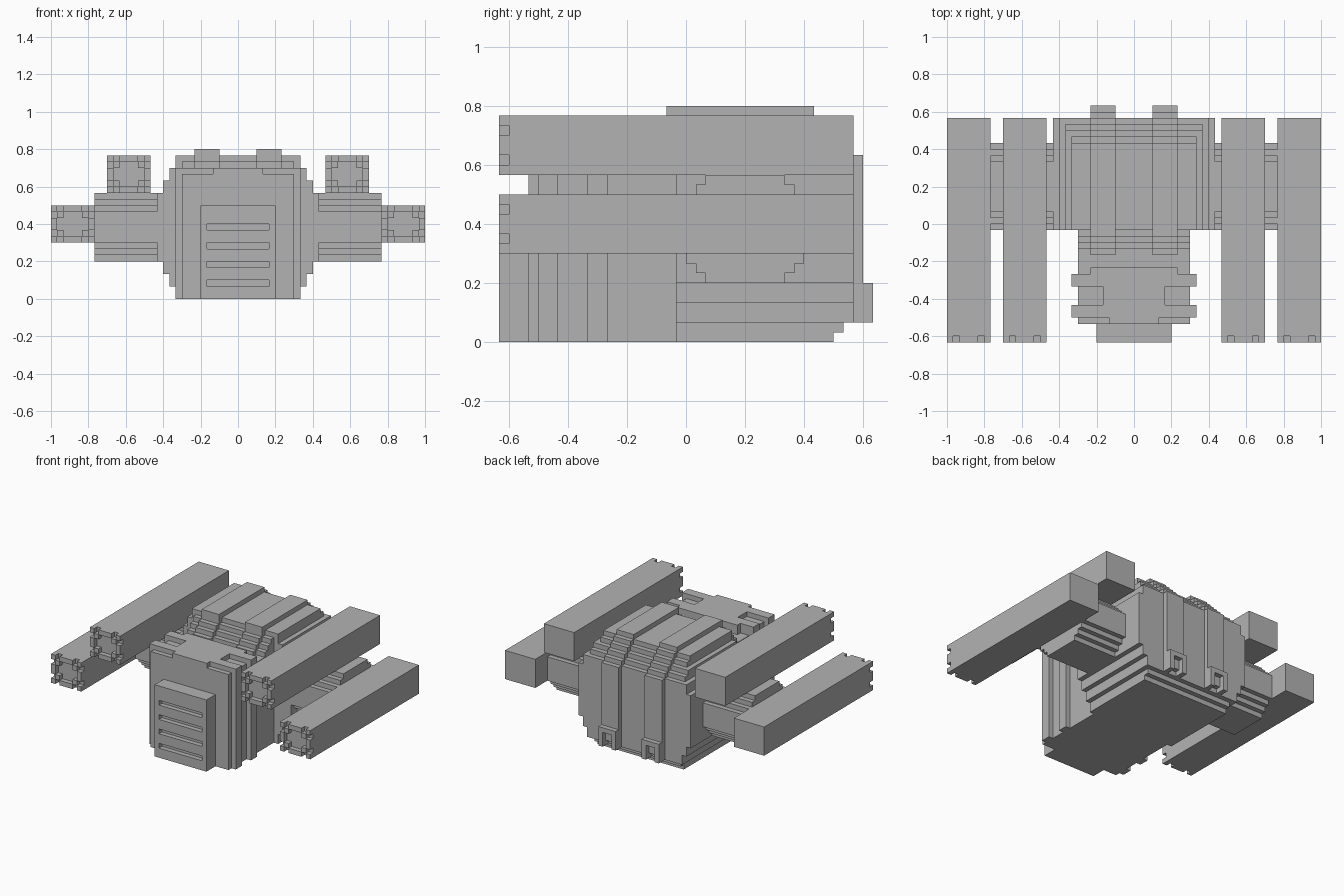
import bpy, bmesh
from mathutils import Matrix, Vector

cube = bpy.data.objects.get("Cube")
if cube:
    bpy.data.objects.remove(cube, do_unlink=True)

U = 1 / 30  # one block

grey = bpy.data.materials.new("hull grey")
grey.use_nodes = True
colour = (0.45, 0.45, 0.45, 1)
grey.diffuse_color = colour
grey.node_tree.nodes["Principled BSDF"].inputs["Base Color"].default_value = colour


def part(name, boxes, mirror=False):
    """Join boxes given as (x0, x1, y0, y1, z0, z1) in blocks."""
    bm = bmesh.new()
    for x0, x1, y0, y1, z0, z1 in boxes:
        mid = Vector((x0 + x1, y0 + y1, z0 + z1)) * U / 2
        size = Vector((x1 - x0, y1 - y0, z1 - z0)) * U
        bmesh.ops.create_cube(bm, size=1, matrix=Matrix.LocRotScale(mid, None, size))
    mesh = bpy.data.meshes.new(name)
    bm.to_mesh(mesh)
    bm.free()
    mesh.materials.append(grey)
    obj = bpy.data.objects.new(name, mesh)
    bpy.context.collection.objects.link(obj)
    if mirror:
        obj.modifiers.new("Mirror", 'MIRROR').use_axis[0] = True
    return obj


# Rear hull: stacked slabs, stepped in width and at the back
slabs = [(10, 15, 0, 1), (10, 16, 1, 2), (11, 17, 2, 4), (12, 17, 4, 6),
         (13, 17, 6, 17), (12, 17, 17, 19), (11, 16, 19, 20), (11, 15, 20, 21),
         (10, 14, 21, 22), (10, 13, 22, 23)]
part("rear_hull", [(-w, w, -1, back, lo, hi) for w, back, lo, hi in slabs])

# Neck with steps climbing to the rear hull
part("neck", [(-9, 9, -8, -1, 0, 19)]
     + [(-9, 9, -4 + i, 0, 19 + i, 20 + i) for i in range(3)])

# Raised ribs running over the top and down the back
rib = [(3, 7, 12, 18, 3, 19)]
rib += [(3, 7, -6 + i, 18 - i, 18 + i, 19 + i) for i in range(1, 5)]
rib += [(3, 7, -2, 13, 23, 24)]
part("hull_rib", rib, mirror=True)

# Staple-shaped clips at the foot of each rib
part("rear_clip", [(3, 7, 17, 19, 5, 6), (3, 4, 17, 19, 2, 5), (6, 7, 17, 19, 2, 5)],
     mirror=True)

# Front hull, its roof plate and side bands
part("front_hull", [(-9, 9, -16, -8, 0, 20)])
part("front_roof", [(-9, 9, -15, -13, 20, 21), (-9, 9, -10, -8, 20, 21),
                    (-5, 5, -13, -10, 20, 21), (-4, 4, -16, -15, 20, 21),
                    (-7, 7, -8, -7, 19, 21)])
part("side_band", [(9, 10, -15, -13, 0, 21), (9, 10, -10, -8, 0, 21)], mirror=True)

# Front grille: backing box, frame and bars that leave four slots
bars = [(0, 2), (3, 5), (6, 8), (9, 11), (12, 15)]
part("front_grille", [(-6, 6, -18, -16, 0, 15), (-6, -5, -19, -18, 0, 15),
                      (5, 6, -19, -18, 0, 15)]
     + [(-5, 5, -19, -18, lo, hi) for lo, hi in bars])

# Side struts: thick core with stepped top and bottom
part("side_strut", [(12, 23, i - 1, 13 - i, 9 - i, 14 + i) for i in range(4)], mirror=True)


# Long guns with a toothed muzzle ring
def gun(name, x, z):
    boxes = [(x, x + 7, -18, 17, z, z + 6)]
    for i in range(7):
        for k in range(6):
            a, b = min(i, 6 - i), min(k, 5 - k)
            ring_bar = (b == 0 and a >= 2) or (a == 0 and b == 2)
            if ring_bar or (a == b and a < 2):
                boxes.append((x + i, x + i + 1, -19, -18, z + k, z + k + 1))
    part(name, boxes, mirror=True)


gun("upper_gun", 14, 17)
gun("lower_gun", 23, 9)
